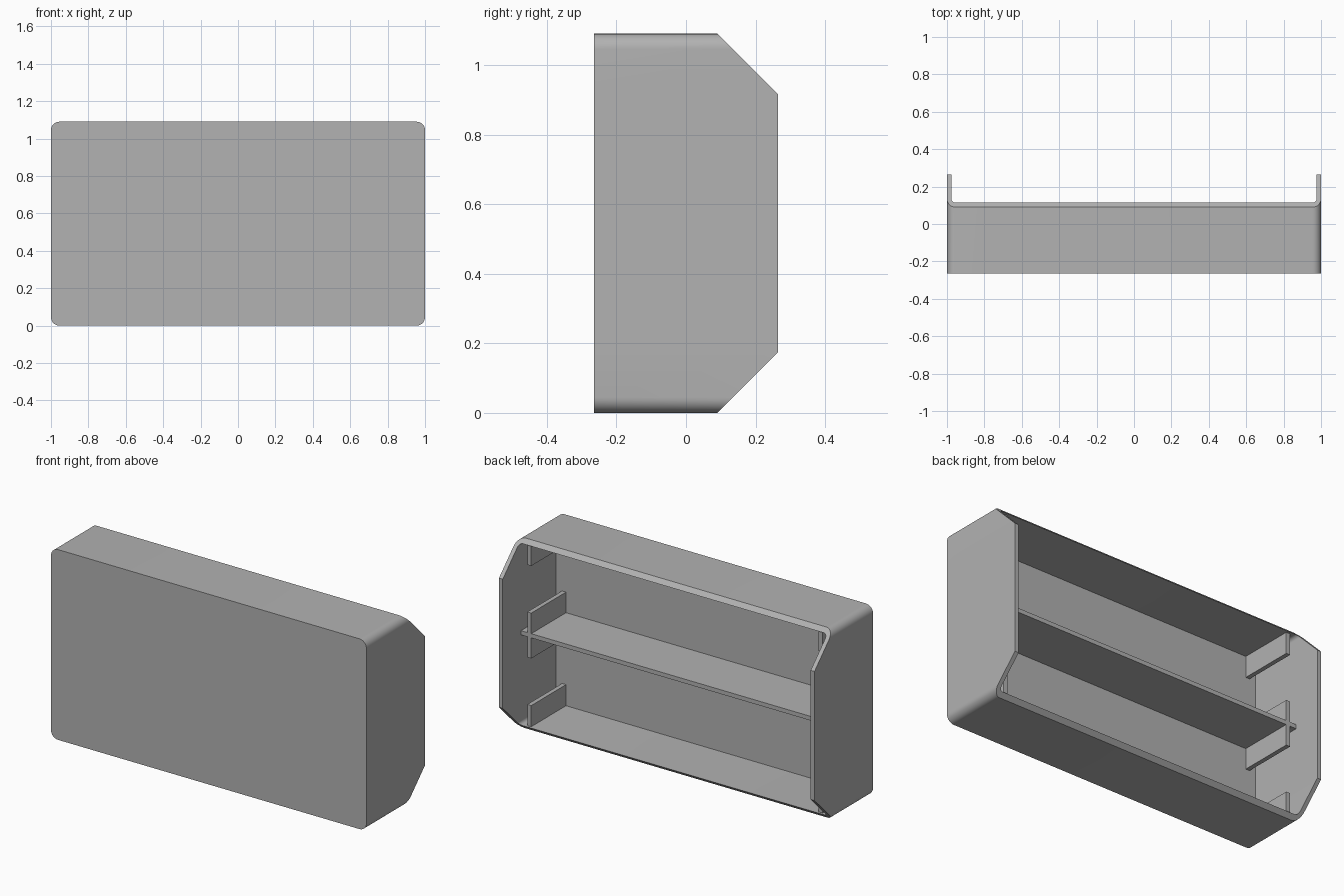
import bpy
import bmesh
from math import sin, cos, pi

cube = bpy.data.objects.get("Cube")
if cube:
    bpy.data.objects.remove(cube, do_unlink=True)

W, D, H = 2.0, 0.53, 1.09        # overall size
WALL, FRONT = 0.024, 0.05        # side wall and front panel thickness
CHAMFER = 0.175
RADIUS = 0.045
FLOOR_Y = -D / 2 + FRONT         # inner face of the front panel

grey = bpy.data.materials.new("plain grey")
grey.use_nodes = True
colour = (0.445, 0.445, 0.445, 1)
grey.diffuse_color = colour
grey.node_tree.nodes["Principled BSDF"].inputs["Base Color"].default_value = colour


def finish(bm, name):
    bmesh.ops.recalc_face_normals(bm, faces=bm.faces)
    mesh = bpy.data.meshes.new(name)
    bm.to_mesh(mesh)
    bm.free()
    mesh.materials.append(grey)
    obj = bpy.data.objects.new(name, mesh)
    bpy.context.collection.objects.link(obj)
    return obj


def outline(inset):
    """Rounded rectangle in x and z, with extra points where the chamfer starts."""
    r, steps = RADIUS - inset, 8
    cx, low, high = W / 2 - RADIUS, RADIUS, H - RADIUS
    side = W / 2 - inset
    corners = [(cx, high), (-cx, high), (-cx, low), (cx, low)]
    pts = []
    for i, (x, z) in enumerate(corners):
        if i == 0:
            pts += [(side, CHAMFER), (side, H - CHAMFER)]
        if i == 2:
            pts += [(-side, H - CHAMFER), (-side, CHAMFER)]
        for k in range(steps + 1):
            a = (i + k / steps) * pi / 2
            pts.append((x + r * cos(a), z + r * sin(a)))
    return pts


def rim_y(z):
    """Back edge of the walls, cut at 45 degrees above and below."""
    return min(D / 2, D / 2 - CHAMFER + min(z, H - z))


# Open-backed case with chamfered walls
bm = bmesh.new()
outer, inner = outline(0), outline(WALL)
loops = [
    [bm.verts.new((x, -D / 2, z)) for x, z in outer],
    [bm.verts.new((x, rim_y(z), z)) for x, z in outer],
    [bm.verts.new((x, rim_y(z), z)) for x, z in inner],
    [bm.verts.new((x, FLOOR_Y, z)) for x, z in inner],
]
bm.faces.new(loops[0])
bm.faces.new(loops[-1])
n = len(outer)
for a, b in zip(loops, loops[1:]):
    for i in range(n):
        j = (i + 1) % n
        bm.faces.new((a[i], a[j], b[j], b[i]))
case = finish(bm, "case")
bpy.context.view_layer.objects.active = case
case.select_set(True)
bpy.ops.object.shade_smooth_by_angle()


def box(name, x, y, z):
    """Box from (low, high) ranges on each axis."""
    bm = bmesh.new()
    bmesh.ops.create_cube(bm, size=1)
    for v in bm.verts:
        v.co = [(lo + hi) / 2 + c * (hi - lo)
                for c, (lo, hi) in zip(v.co, (x, y, z))]
    return finish(bm, name)


# Middle shelf and the upright ribs near each end
depth = (FLOOR_Y, 0.10)
mid = H / 2
half = W / 2 - WALL
box("shelf", (-half, half), depth, (mid - WALL / 2, mid + WALL / 2))
ribs = {
    "lower_rib": (WALL, 0.145),
    "middle_rib": (mid - 0.13, mid + 0.13),
    "upper_rib": (H - 0.145, H - WALL),
}
for side, s in (("left", 1), ("right", -1)):
    xs = tuple(sorted((s * 0.911, s * 0.936)))
    for name, zs in ribs.items():
        box(f"{side}_{name}", xs, depth, zs)
